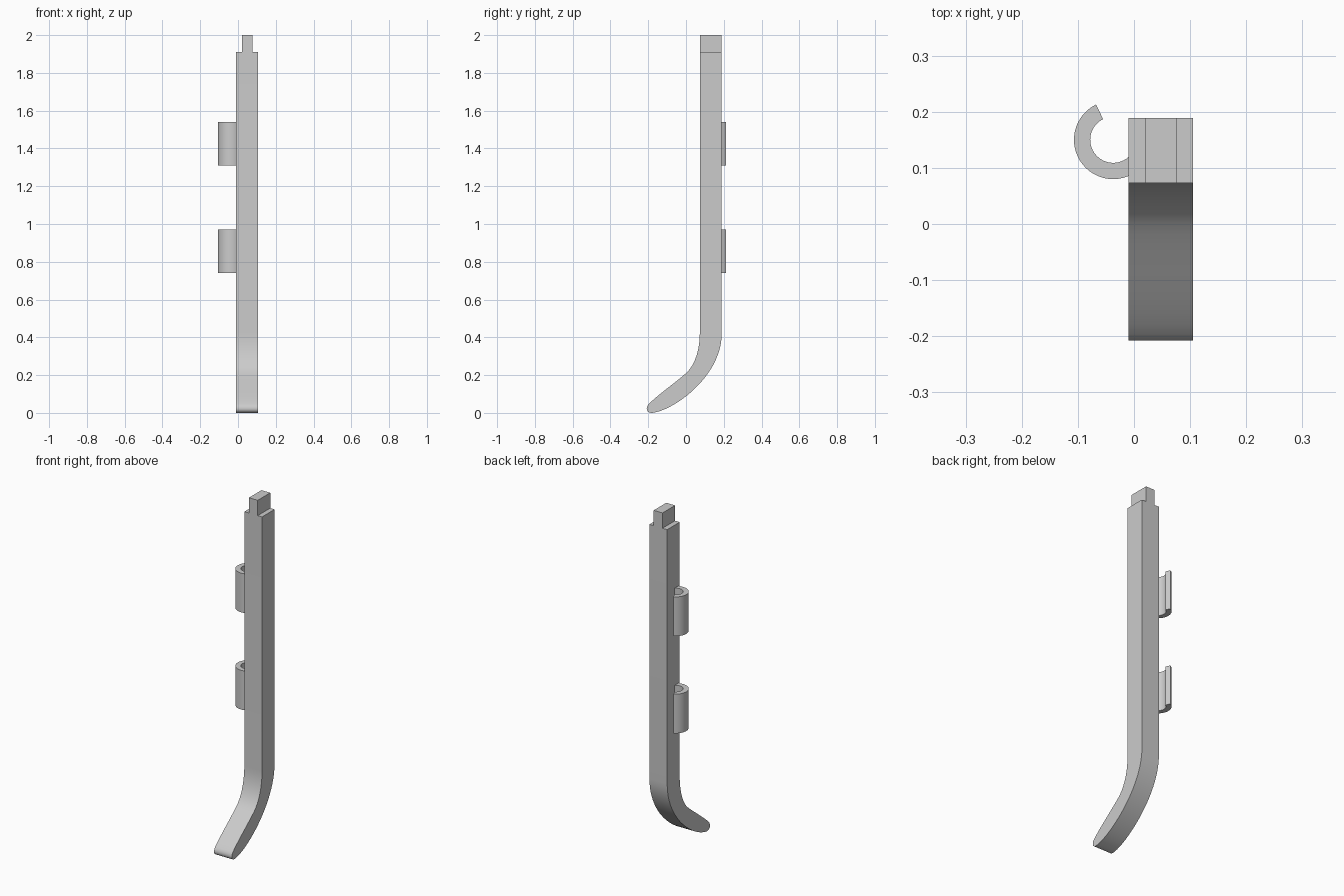
import bpy
import bmesh
from math import cos, sin, radians
from mathutils import Vector
from mathutils.geometry import interpolate_bezier

cube = bpy.data.objects.get("Cube")
if cube:
    bpy.data.objects.remove(cube, do_unlink=True)

grey = bpy.data.materials.new("plain grey")
grey.use_nodes = True
colour = (0.6, 0.6, 0.6, 1)
grey.diffuse_color = colour
grey.node_tree.nodes["Principled BSDF"].inputs["Base Color"].default_value = colour


def extrude_profile(name, points, offset):
    """Fill a closed profile and extrude it along offset."""
    bm = bmesh.new()
    face = bm.faces.new([bm.verts.new(p) for p in points])
    result = bmesh.ops.extrude_face_region(bm, geom=[face], use_keep_orig=True)
    verts = [g for g in result["geom"] if isinstance(g, bmesh.types.BMVert)]
    bmesh.ops.translate(bm, verts=verts, vec=offset)
    bmesh.ops.recalc_face_normals(bm, faces=bm.faces)
    mesh = bpy.data.meshes.new(name)
    bm.to_mesh(mesh)
    bm.free()
    mesh.materials.append(grey)
    obj = bpy.data.objects.new(name, mesh)
    bpy.context.collection.objects.link(obj)
    bpy.ops.object.select_all(action="DESELECT")
    obj.select_set(True)
    bpy.context.view_layer.objects.active = obj
    bpy.ops.object.shade_smooth_by_angle(angle=radians(30))
    return obj


LEFT, RIGHT = 0.105, -0.01
FRONT, BACK = 0.073, 0.189
SHOULDER, TOP = 1.91, 2.0

# Bar with its curved, tapering toe: bezier segments in the y-z plane
segments = [
    ((FRONT, 0.42), (FRONT, 0.33), (0.045, 0.25), (0, 0.21), 10),
    ((0, 0.21), (-0.05, 0.165), (-0.15, 0.095), (-0.197, 0.047), 10),
    ((-0.197, 0.047), (-0.215, 0.028), (-0.212, 0), (-0.18, 0), 10),
    ((-0.18, 0), (-0.07, 0.01), (BACK, 0.19), (BACK, 0.42), 24),
]
outline = [Vector((RIGHT, FRONT, SHOULDER))]
for a, h1, h2, b, count in segments:
    curve = interpolate_bezier(*[Vector((RIGHT, *p)) for p in (a, h1, h2, b)], count)
    outline += curve if b[0] == BACK else curve[:-1]
outline.append(Vector((RIGHT, BACK, SHOULDER)))
extrude_profile("curved_bar", outline, (LEFT - RIGHT, 0, 0))

# Narrow tenon on the top end
tenon = [(0.02, FRONT, SHOULDER), (0.077, FRONT, SHOULDER),
         (0.077, BACK, SHOULDER), (0.02, BACK, SHOULDER)]
extrude_profile("top_tenon", tenon, (0, 0, TOP - SHOULDER))

# Open C-shaped clips on the right side, rooted in the bar
def arc(radius, start, end, z, steps=32):
    angles = [radians(start + (end - start) * i / steps) for i in range(steps + 1)]
    return [(-0.037 + radius * cos(t), 0.15 + radius * sin(t), z) for t in angles]


for name, z in (("lower_clip", 0.74), ("upper_clip", 1.31)):
    ring = arc(0.07, 116, 322, z) + arc(0.041, 322, 116, z)
    extrude_profile(name, ring, (0, 0, 0.23))
